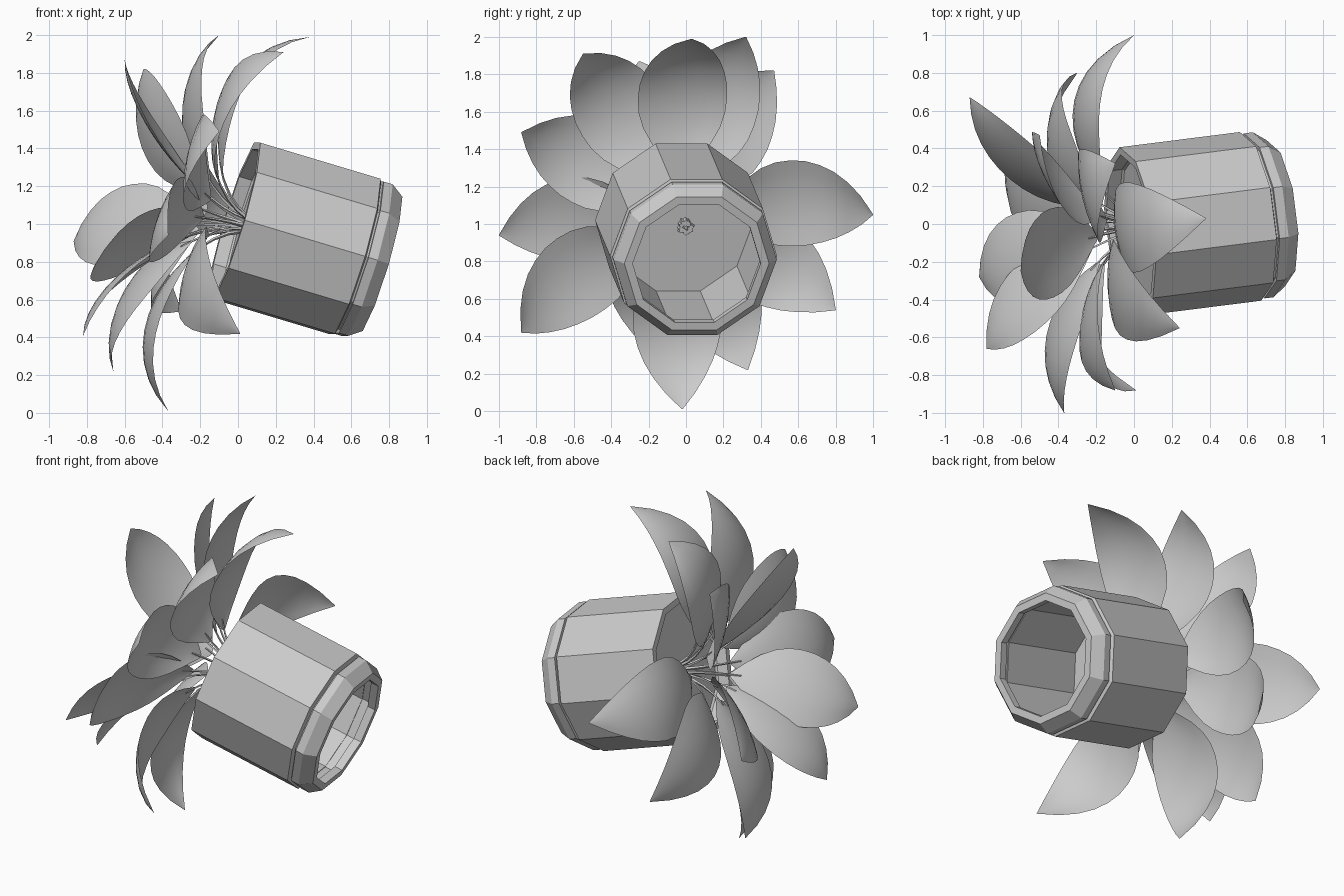
import bpy, bmesh, math
from mathutils import Vector

cube = bpy.data.objects.get("Cube")
if cube:
    bpy.data.objects.remove(cube, do_unlink=True)

grey = bpy.data.materials.new("plain grey")
grey.use_nodes = True
COLOUR = (0.6, 0.6, 0.6, 1)
grey.diffuse_color = COLOUR
grey.node_tree.nodes["Principled BSDF"].inputs["Base Color"].default_value = COLOUR

# Tipped pot frame: mouth centre, axis towards the base, and two cross directions
MOUTH = Vector((-0.02, -0.04, 1.02))
AXIS = Vector((0.95, 0.12, -0.285)).normalized()
SIDE = Vector((0, 0, 1)).cross(AXIS).normalized()
UP = AXIS.cross(SIDE)
SIDES = 10


def finish(bm, name, smooth=False):
    mesh = bpy.data.meshes.new(name)
    bm.to_mesh(mesh)
    bm.free()
    mesh.materials.append(grey)
    ob = bpy.data.objects.new(name, mesh)
    bpy.context.collection.objects.link(ob)
    if smooth:
        bpy.ops.object.select_all(action='DESELECT')
        ob.select_set(True)
        bpy.context.view_layer.objects.active = ob
        bpy.ops.object.shade_smooth_by_angle(angle=math.radians(40))
    return ob


def ring(bm, along, radius):
    pts = []
    for i in range(SIDES):
        a = math.tau * i / SIDES
        pts.append(bm.verts.new(MOUTH + AXIS * along + radius * (SIDE * math.cos(a) + UP * math.sin(a))))
    return pts


def bridge(bm, a, b):
    for i in range(len(a)):
        j = (i + 1) % len(a)
        bm.faces.new((a[i], a[j], b[j], b[i]))


def lathe(name, profile, closed=False, capped=False):
    bm = bmesh.new()
    rings = [ring(bm, *p) for p in profile]
    for a, b in zip(rings, rings[1:]):
        bridge(bm, a, b)
    if closed:
        bridge(bm, rings[-1], rings[0])
    if capped:
        bm.faces.new(rings[0])
        bm.faces.new(rings[-1])
    bmesh.ops.recalc_face_normals(bm, faces=bm.faces)
    return finish(bm, name)


# Pot wall, base rim and soil
lathe("pot_wall", [(0, 0.41), (0, 0.45), (0.67, 0.45), (0.68, 0.42), (0.7, 0.42),
                   (0.7, 0.385), (0.09, 0.385), (0.07, 0.41)], closed=True)
lathe("pot_rim", [(0.69, 0.39), (0.69, 0.44), (0.74, 0.44), (0.81, 0.39),
                  (0.81, 0.345), (0.76, 0.345), (0.76, 0.39)], closed=True)
lathe("soil", [(0.08, 0.4), (0.095, 0.395)], capped=True)

# Leaf tips
TIPS = [(0.38, 0.03, 1.99), (0.24, -0.55, 1.91), (-0.1, 0.32, 2.0), (-0.5, 0.47, 1.82),
        (-0.6, -0.25, 1.87), (-0.1, -0.88, 1.49), (-0.37, -1.0, 0.94), (0.01, -0.88, 0.42),
        (-0.37, -0.02, 0.01), (-0.66, 0.33, 0.22), (-0.3, 0.8, 0.54), (0, 1.0, 1.05),
        (-0.87, 0.67, 0.91), (-0.82, -0.28, 0.41), (-0.78, -0.66, 0.73)]
ROOT = Vector((0.1, 0, 0.98))
BLADE_START = 0.31
HALF_WIDTH = 0.24
CURL = 0.03
OUTLINE = [0.06, 0.38, 0.66, 0.86, 0.97, 1, 0.98, 0.9, 0.77, 0.58, 0.33, 0.01]
ACROSS = [-1, -0.67, -0.33, 0, 0.33, 0.67, 1]


def make_leaf(number, tip):
    tip = Vector(tip)
    chord = (tip - ROOT).normalized()
    forward = -chord.dot(AXIS)
    bow = -AXIS - chord * forward
    side = chord.cross(bow).normalized()

    # Midrib leaves the soil along the pot axis, then arches back to the tip;
    # the more a leaf points out of the pot, the straighter it is
    root = ROOT + (chord + AXIS * forward) * 0.03
    rise = root - AXIS * 0.32
    shoulder = root + (tip - root) * 0.8 + bow * (0.58 - 0.3 * forward)

    def point(t):
        s = 1 - t
        return root * s ** 3 + rise * 3 * s * s * t + shoulder * 3 * s * t * t + tip * t ** 3

    def inward(t):
        s = 1 - t
        tangent = (rise - root) * s * s + (shoulder - rise) * 2 * s * t + (tip - shoulder) * t * t
        return tangent.cross(side).normalized()

    # Arched blade, its edges curled slightly towards the pot
    bm = bmesh.new()
    rows = []
    for i, w in enumerate(OUTLINE):
        t = BLADE_START + (1 - BLADE_START) * i / (len(OUTLINE) - 1)
        rows.append([bm.verts.new(point(t) + side * u * w * HALF_WIDTH + inward(t) * CURL * w * u * u)
                     for u in ACROSS])
    for a, b in zip(rows, rows[1:]):
        for j in range(len(ACROSS) - 1):
            bm.faces.new((a[j], a[j + 1], b[j + 1], b[j]))
    finish(bm, f"leaf_{number}", smooth=True)

    # Thin four-sided stem
    bm = bmesh.new()
    loops = []
    for i in range(6):
        t = 0.36 * i / 5
        r = 0.014 - 0.01 * i / 5
        n = inward(t)
        loops.append([bm.verts.new(point(t) + r * v) for v in (side, n, -side, -n)])
    for a, b in zip(loops, loops[1:]):
        bridge(bm, a, b)
    bm.faces.new(loops[0])
    bm.faces.new(loops[-1])
    bmesh.ops.recalc_face_normals(bm, faces=bm.faces)
    finish(bm, f"stem_{number}")


for k, tip in enumerate(TIPS):
    make_leaf(k + 1, tip)
